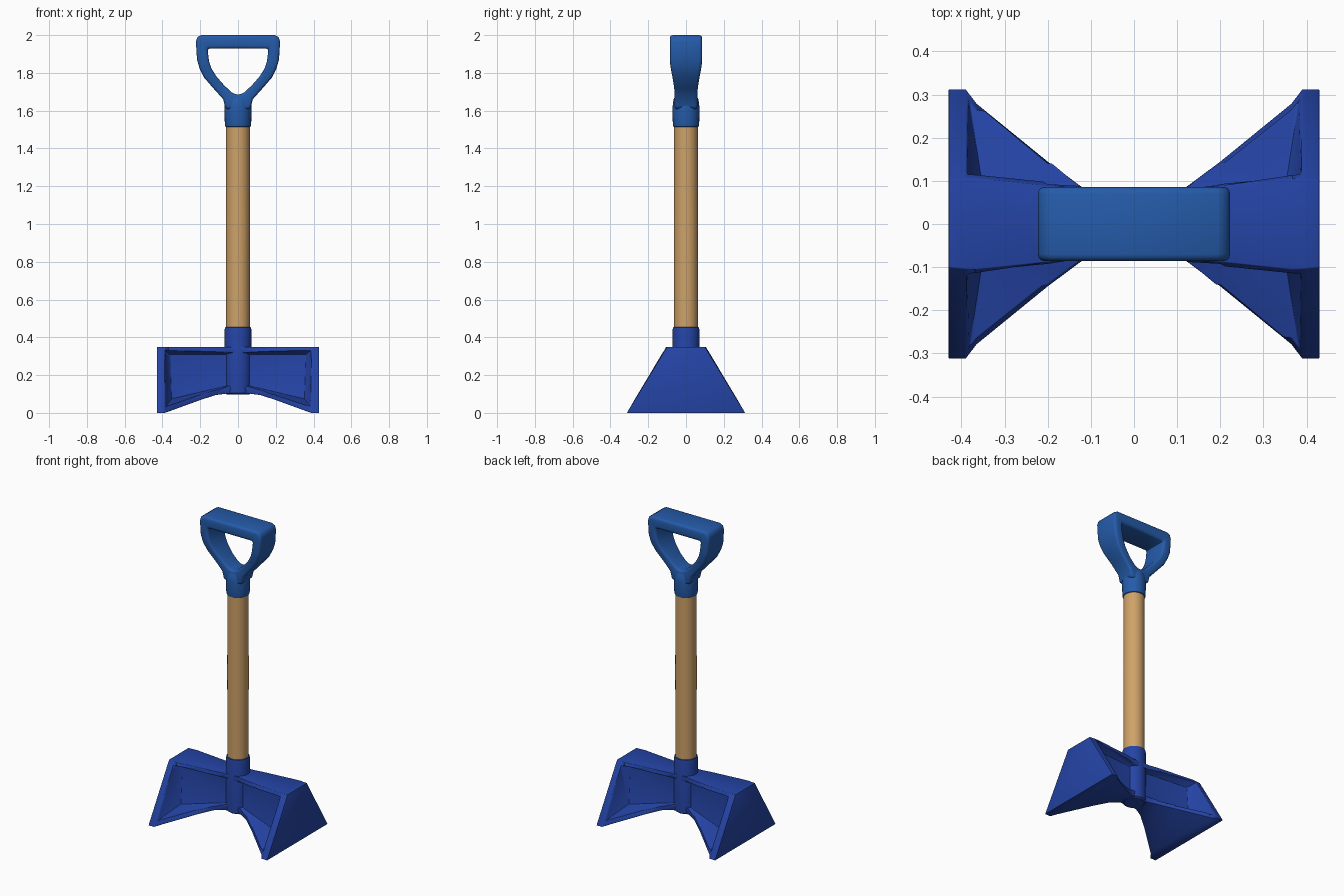
import bpy
import bmesh
import math
from mathutils import Vector

cube = bpy.data.objects.get("Cube")
if cube:
    bpy.data.objects.remove(cube, do_unlink=True)


def material(name, rgb):
    mat = bpy.data.materials.new(name)
    mat.use_nodes = True
    mat.diffuse_color = (*rgb, 1)
    mat.node_tree.nodes["Principled BSDF"].inputs["Base Color"].default_value = (*rgb, 1)
    return mat


HEAD_BLUE = material("deep blue", (0.018, 0.058, 0.38))
GRIP_BLUE = material("mid blue", (0.018, 0.105, 0.4))
WOOD = material("tan wood", (0.62, 0.36, 0.14))


def to_object(name, bm, mat):
    bmesh.ops.recalc_face_normals(bm, faces=bm.faces)
    mesh = bpy.data.meshes.new(name)
    bm.to_mesh(mesh)
    bm.free()
    mesh.materials.append(mat)
    obj = bpy.data.objects.new(name, mesh)
    bpy.context.collection.objects.link(obj)
    return obj


def add_bevel(obj, width, segments, angle):
    mod = obj.modifiers.new("Rounded edges", "BEVEL")
    mod.width, mod.segments = width, segments
    mod.limit_method, mod.angle_limit = "ANGLE", math.radians(angle)


def finish(obj, angle=35):
    """Apply the modifiers and smooth everything but sharp edges."""
    bpy.ops.object.select_all(action="DESELECT")
    obj.select_set(True)
    bpy.context.view_layer.objects.active = obj
    bpy.ops.object.convert(target="MESH")
    bpy.ops.object.shade_smooth_by_angle(angle=math.radians(angle))


def lathe(name, profile, mat, sides=32):
    """Closed solid of revolution from (radius, z) pairs."""
    bm = bmesh.new()
    rings = []
    for r, z in profile:
        rings.append([bm.verts.new((r * math.cos(a), r * math.sin(a), z))
                      for a in (2 * math.pi * i / sides for i in range(sides))])
    for a, b in zip(rings, rings[1:]):
        for i in range(sides):
            j = (i + 1) % sides
            bm.faces.new((a[i], a[j], b[j], b[i]))
    bm.faces.new(rings[0])
    bm.faces.new(rings[-1])
    finish(to_object(name, bm, mat))


# Flared head: trapezoid sections (x, half width on top, half width below, bottom z)
half = [(0.43, 0.10, 0.313, 0), (0.39, 0.104, 0.313, 0), (0.365, 0.105, 0.28, 0.008),
        (0.2, 0.088, 0.145, 0.068), (0.12, 0.08, 0.085, 0.094), (0.06, 0.07, 0.055, 0.102)]
stations = [(-x, t, b, z) for x, t, b, z in half] + half[::-1]
bm = bmesh.new()
sections = [[bm.verts.new(p) for p in ((x, -b, z), (x, b, z), (x, t, 0.35), (x, -t, 0.35))]
            for x, t, b, z in stations]
for a, b in zip(sections, sections[1:]):
    for i in range(4):
        j = (i + 1) % 4
        bm.faces.new((a[i], a[j], b[j], b[i]))
bm.faces.new(sections[0])
bm.faces.new(sections[-1])
head = to_object("flared_head", bm, HEAD_BLUE)

# Four tapered pockets: matching corners of the opening and of the back wall
opening = [(0.385, 0.30, 0.03), (0.385, 0.115, 0.33), (0.02, 0.11, 0.33), (0.02, 0.11, 0.135)]
back = [(0.352, 0.088, 0.075), (0.36, 0.062, 0.31), (0.02, 0.03, 0.31), (0.02, 0.03, 0.152)]
cutters = []
for sx in (1, -1):
    for sy in (1, -1):
        bm = bmesh.new()
        for o, i in zip(opening, back):
            o, i = Vector(o), Vector(i)
            for p in (i, o + (o - i) * 0.2):
                bm.verts.new((p.x * sx, p.y * sy, p.z))
        bmesh.ops.convex_hull(bm, input=bm.verts)
        cutter = to_object("pocket_cutter", bm, HEAD_BLUE)
        cutter.hide_render = True
        mod = head.modifiers.new("Pocket", "BOOLEAN")
        mod.operation, mod.solver, mod.object = "DIFFERENCE", "EXACT", cutter
        cutters.append(cutter)
add_bevel(head, 0.008, 2, 35)
finish(head)
for cutter in cutters:
    bpy.data.objects.remove(cutter, do_unlink=True)

# Socket, wooden shaft and upper collar
lathe("head_socket", [(0.06, 0.098), (0.07, 0.106), (0.071, 0.44), (0.068, 0.453), (0.06, 0.457)], HEAD_BLUE)
lathe("shaft", [(0.063, 0.42), (0.064, 1.0), (0.063, 1.55)], WOOD)
lathe("grip_collar", [(0.06, 1.512), (0.067, 1.516), (0.07, 1.53), (0.071, 1.62),
                      (0.066, 1.66), (0.05, 1.685)], GRIP_BLUE)

# D-shaped grip: pairs of outer and inner outline points, bottom centre to top
outline = [((0, 1.6), (0, 1.686)), ((0.066, 1.61), (0.015, 1.688)),
           ((0.078, 1.66), (0.035, 1.698)), ((0.13, 1.718), (0.075, 1.736)),
           ((0.182, 1.778), (0.115, 1.782)), ((0.204, 1.825), (0.14, 1.822)),
           ((0.217, 1.87), (0.153, 1.86)), ((0.223, 1.965), (0.16, 1.915)),
           ((0.215, 1.989), (0.158, 1.924)), ((0.195, 2.0), (0.15, 1.928)),
           ((0, 2.0), (0, 1.928))]
loop = outline + [((-o[0], o[1]), (-i[0], i[1])) for o, i in outline[-2:0:-1]]


def depth(z):
    """Half depth of the grip: slim at the throat, full at the bar."""
    t = min(max((z - 1.69) / 0.19, 0), 1)
    return 0.06 + 0.026 * t * t * (3 - 2 * t)


bm = bmesh.new()
rings = []
for o, i in loop:
    d = depth((o[1] + i[1]) / 2)
    rings.append([bm.verts.new((p[0], y, p[1])) for p, y in ((o, -d), (o, d), (i, d), (i, -d))])
for k, a in enumerate(rings):
    b = rings[(k + 1) % len(rings)]
    for i in range(4):
        j = (i + 1) % 4
        bm.faces.new((a[i], a[j], b[j], b[i]))
grip = to_object("d_grip", bm, GRIP_BLUE)
add_bevel(grip, 0.016, 3, 60)
finish(grip, 45)
